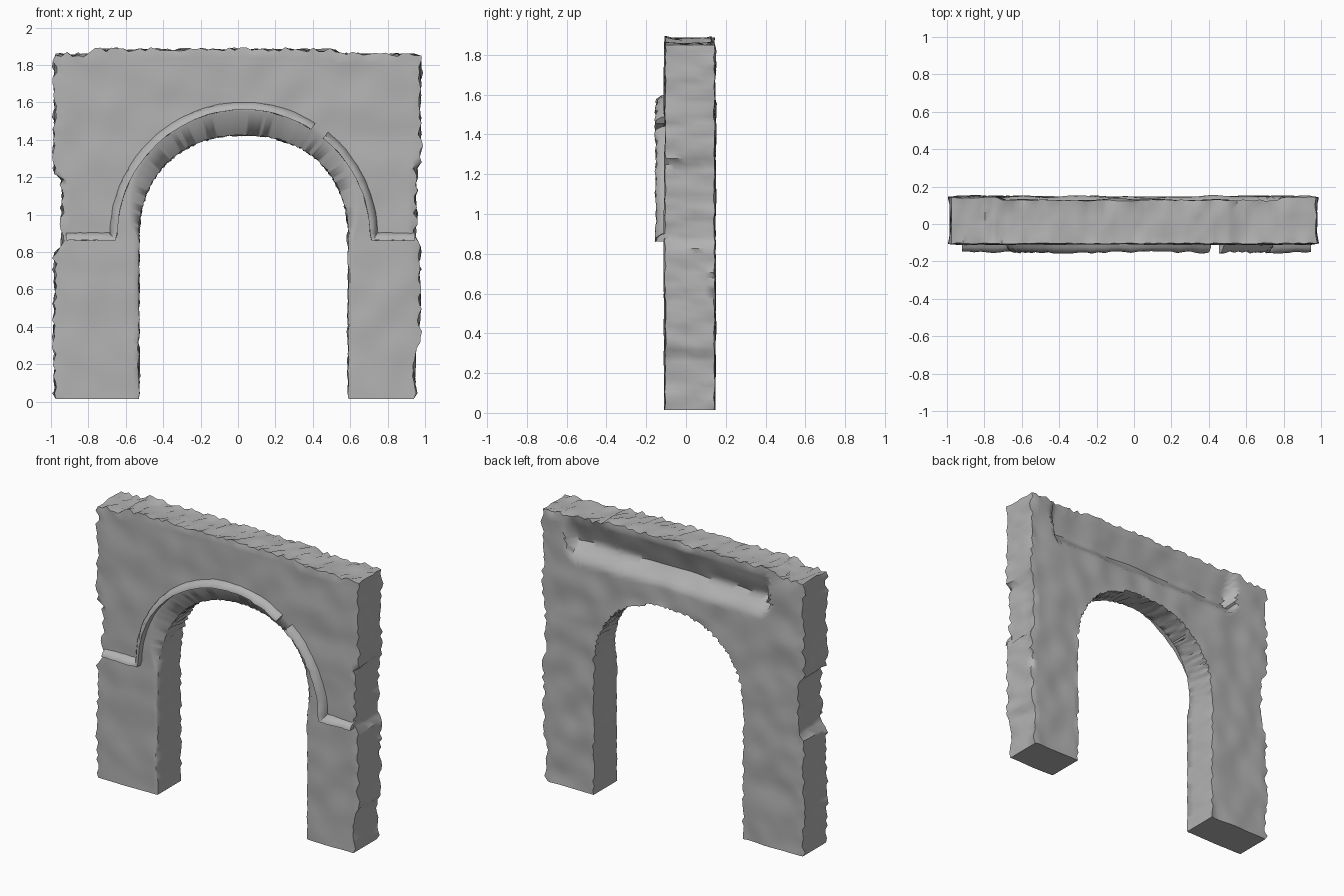
import bpy, bmesh, math, random
from mathutils import Vector, noise

if "Cube" in bpy.data.objects:
    bpy.data.objects.remove(bpy.data.objects["Cube"])

random.seed(7)
stone = bpy.data.materials.new("grey_stone")
stone.diffuse_color = (0.45, 0.45, 0.45, 1)
stone.use_nodes = True
stone.node_tree.nodes["Principled BSDF"].inputs["Base Color"].default_value = stone.diffuse_color

CX, SPRING, HALF = 0.03, 0.88, 0.56      # opening centre, spring height, half width
FRONT, BACK, BASE = -0.108, 0.146, 0.015
STEP = 0.03


def finish(name, bm, angle):
    bmesh.ops.recalc_face_normals(bm, faces=bm.faces)
    me = bpy.data.meshes.new(name)
    bm.to_mesh(me)
    bm.free()
    me.materials.append(stone)
    ob = bpy.data.objects.new(name, me)
    bpy.context.collection.objects.link(ob)
    bpy.ops.object.select_all(action='DESELECT')
    ob.select_set(True)
    bpy.context.view_layer.objects.active = ob
    bpy.ops.object.shade_smooth_by_angle(angle=math.radians(angle))
    return ob


def loft(bm, rings):
    """Skin closed rings and cap both ends."""
    loops = [[bm.verts.new(p) for p in r] for r in rings]
    n = len(loops[0])
    for a, b in zip(loops, loops[1:]):
        for i in range(n):
            j = (i + 1) % n
            bm.faces.new((a[i], a[j], b[j], b[i]))
    bm.faces.new(loops[0])
    bm.faces.new(loops[-1])


# Worn outline of the wall
def left_x(z):
    return -0.935 if 0.81 < z < 1.19 else -0.975


def right_x(z):
    return 0.94 if z < 0.3 else 0.965 if z < 0.85 else 0.945 if z < 1.27 else 0.97


def top_z(x):
    return 1.875 if -0.78 < x < 0.55 else 1.85


def spaced(a, b):
    n = round(abs(b - a) / STEP)
    return [a + (b - a) * i / n for i in range(n)]


# Outer points run up the left side, over the top and down the right side
outline = [(left_x(z), z, -1, 0) for z in spaced(BASE, 1.85)]
outline += [(x, top_z(x), 0, 1) for x in spaced(-0.975, 0.97)]
outline += [(right_x(z), z, 1, 0) for z in spaced(1.85, BASE)]
outline += [(right_x(BASE), BASE, 1, 0)]


def opening(ox, oz):
    """Inner point, direction to the outline, and splay width."""
    if oz <= SPRING:
        s = -1 if ox < 0 else 1
        return Vector((CX + s * HALF, oz)), 0.008
    d = Vector((ox - CX, oz - SPRING)).normalized()
    p = 2.2
    r = (abs(d.x / HALF) ** p + abs(d.y / 0.545) ** p) ** (-1 / p)
    return Vector((CX, SPRING)) + d * r, 0.008 + 0.117 * d.y ** 0.7


def recess(x, z):
    """Depth of the long V groove high on the back."""
    if not -0.71 < x < 0.78 or z < 1.57:
        return 0
    return 0.085 * (z - 1.57) / 0.1 if z < 1.67 else max(0.015, 0.085 - 0.07 * (z - 1.67) / 0.18)


def ripple(x, y, z, amount):
    return amount * noise.noise(Vector((x, y, z)) * 6)


T = 18
rings = []
for ox, oz, nx, nz in outline:
    inner, w = opening(ox, oz)
    outer = Vector((ox, oz))
    d = (outer - inner).normalized()
    edge = inner + d * w
    end = oz <= BASE

    def ragged(y, amount):
        a = 0 if end else random.uniform(-0.4, 1) * amount
        return (ox + nx * a, y + random.uniform(-.004, .004), oz + nz * a)

    def chipped(p, y, amount):
        q = p + (Vector((0, 0)) if end else d * random.uniform(-amount, amount))
        return (q.x, y, q.y)

    ring = [chipped(inner, FRONT + w * 0.75, 0.004)]
    # front face
    for i in range(T):
        p = edge.lerp(outer, i / T)
        ring.append((p.x, FRONT + ripple(p.x, 0, p.y, 0.008), p.y))
    # ragged outer edge
    back_edge = BACK - recess(ox, oz)
    ring.append(ragged(FRONT + 0.004, 0.02))
    for k in (0.2, 0.4, 0.6, 0.8):
        ring.append(ragged(FRONT + (back_edge - FRONT) * k, 0.013))
    ring.append(ragged(back_edge - 0.004, 0.02))
    # back face with groove
    for i in range(T - 1, 0, -1):
        p = inner.lerp(outer, i / T)
        ring.append((p.x, BACK - recess(p.x, p.y) + ripple(p.x, 3, p.y, 0.012), p.y))
    # underside of the arch
    ring.append(chipped(inner, BACK, 0.01))
    for k in (0.75, 0.5, 0.25):
        ring.append(chipped(inner, FRONT + w * 0.75 + (BACK - FRONT - w * 0.75) * k, 0.006))
    rings.append(ring)

bm = bmesh.new()
loft(bm, rings)
finish("arched_wall", bm, 50)


# Raised moulding: short ledge, arc over the opening, short ledge
def arc(a0, a1, n):
    return [Vector((CX + 0.675 * math.cos(math.radians(a0 + (a1 - a0) * i / n)),
                    0.885 + 0.675 * math.sin(math.radians(a0 + (a1 - a0) * i / n))))
            for i in range(n + 1)]


def ledge(a, b, n=8):
    return [Vector((a + (b - a) * i / n, 0.862)) for i in range(n + 1)]


def moulding(name, path):
    bm = bmesh.new()
    rings = []
    for i, p in enumerate(path):
        t = path[min(i + 1, len(path) - 1)] - path[max(i - 1, 0)]
        n = Vector((-t.y, t.x)).normalized()      # points away from the opening
        lift = -0.152 + random.uniform(-0.007, 0.007)
        ring = []
        for off, y in ((0, -0.09), (0, lift), (0.018, lift + 0.004), (0.036, -0.125), (0.045, -0.09)):
            q = p + n * (off + random.uniform(-0.002, 0.002))
            ring.append((q.x, y, q.y))
        rings.append(ring)
    loft(bm, rings)
    finish(name, bm, 45)


moulding("arch_moulding_left", ledge(-0.92, -0.655) + arc(179, 57.5, 40))
moulding("arch_moulding_right", arc(51, 1, 16) + ledge(0.715, 0.945))
